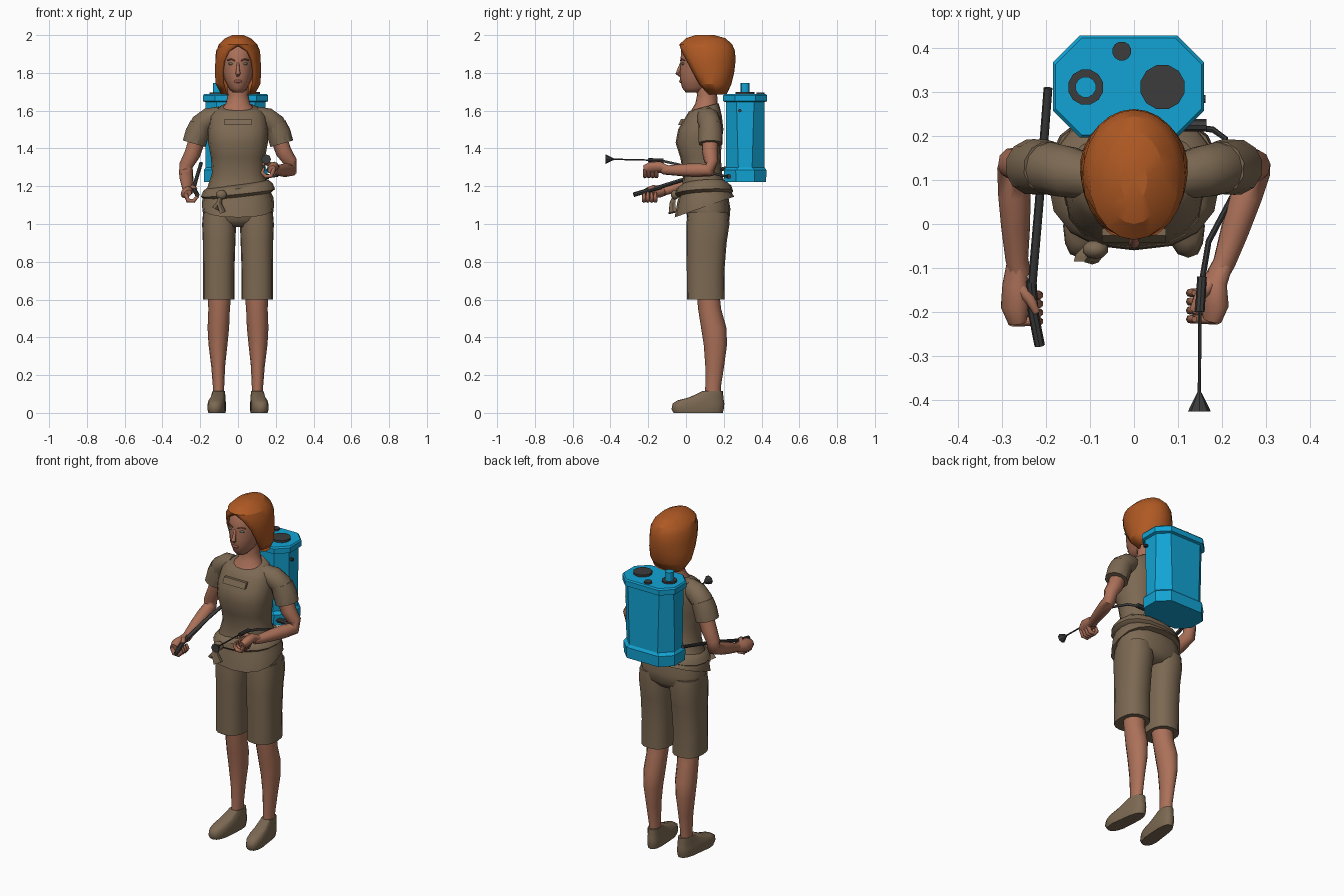
import bpy, bmesh, math
from mathutils import Vector

default_cube = bpy.data.objects.get("Cube")
if default_cube:
    bpy.data.objects.remove(default_cube, do_unlink=True)


def material(name, red, green, blue):
    mat = bpy.data.materials.new(name)
    mat.use_nodes = True
    colour = (red, green, blue, 1)
    mat.diffuse_color = colour
    mat.node_tree.nodes["Principled BSDF"].inputs["Base Color"].default_value = colour
    return mat


SKIN = material("skin", .41, .165, .1)
LIPS = material("lips", .3, .1, .07)
HAIR = material("auburn hair", .43, .1, .017)
CLOTH = material("khaki cloth", .2, .14, .085)
BLUE = material("tank blue", .006, .37, .66)
DARK = material("dark rubber", .045, .045, .045)
EYE = material("eye green", .12, .17, .11)


def finish(bm, name, mat, angle):
    """Turn a bmesh into a shaded object."""
    bmesh.ops.recalc_face_normals(bm, faces=bm.faces)
    mesh = bpy.data.meshes.new(name)
    bm.to_mesh(mesh)
    bm.free()
    mesh.materials.append(mat)
    obj = bpy.data.objects.new(name, mesh)
    bpy.context.collection.objects.link(obj)
    bpy.ops.object.select_all(action="DESELECT")
    obj.select_set(True)
    bpy.context.view_layer.objects.active = obj
    if angle:
        bpy.ops.object.shade_smooth_by_angle(angle=math.radians(angle))
    return obj


def skin(name, rings, mat, angle=45, closed=True):
    """Bridge a list of point rings into one surface."""
    bm = bmesh.new()
    loops = [[bm.verts.new(point) for point in ring] for ring in rings]
    count = len(loops[0])
    for low, high in zip(loops, loops[1:]):
        for i in range(count if closed else count - 1):
            j = (i + 1) % count
            bm.faces.new((low[i], low[j], high[j], high[i]))
    if closed:
        bm.faces.new(loops[0])
        bm.faces.new(loops[-1])
    else:
        bmesh.ops.remove_doubles(bm, verts=bm.verts, dist=.0005)
    return finish(bm, name, mat, angle)


def ring(z, front, back, half, x=0, power=2, rise=0, lean=0, gap=0, seg=16):
    """Horizontal oval; rise tilts it front to back, lean tilts it sideways."""
    mid, depth = (front + back) / 2, (back - front) / 2
    points = []
    for i in range(seg + 1 if gap is not None and gap >= 0 and seg == 20 else seg):
        t = math.radians(gap) + (math.tau - 2 * math.radians(gap)) * i / seg
        s, c = math.sin(t), -math.cos(t)
        s = math.copysign(abs(s) ** (2 / power), s)
        c = math.copysign(abs(c) ** (2 / power), c)
        points.append(Vector((x + half * s, mid + depth * c, z + rise * c + lean * s)))
    return points


def tube(name, path, radii, mat, seg=10, flat=1, angle=45):
    """Sweep a circle of changing radius along a path."""
    path = [Vector(p) for p in path]
    side, rings = None, []
    for i, p in enumerate(path):
        d = (path[min(i + 1, len(path) - 1)] - path[max(i - 1, 0)]).normalized()
        side = d.orthogonal() if side is None else side - d * side.dot(d)
        side.normalize()
        other = d.cross(side)
        r = radii[i] if isinstance(radii, (list, tuple)) else radii
        rings.append([p + side * r * math.cos(a) + other * r * flat * math.sin(a)
                      for a in (math.tau * k / seg for k in range(seg))])
    return skin(name, rings, mat, angle)


def ball(name, place, size, mat):
    bm = bmesh.new()
    bmesh.ops.create_uvsphere(bm, u_segments=10, v_segments=6, radius=1)
    for v in bm.verts:
        v.co = Vector([c * s + p for c, s, p in zip(v.co, size, place)])
    return finish(bm, name, mat, 60)


# Head, neck and face
skin("head", [ring(*r) for r in (
    (1.695, .0, .08, .028), (1.72, -.02, .13, .05), (1.76, -.031, .17, .07),
    (1.80, -.033, .2, .082), (1.86, -.03, .21, .089), (1.92, -.025, .21, .088),
    (1.965, .01, .18, .06))], SKIN, 60)
skin("neck", [ring(*r) for r in (
    (1.56, .01, .17, .11), (1.605, .03, .17, .09), (1.64, .05, .168, .063),
    (1.68, .058, .165, .056), (1.76, .05, .165, .055))], SKIN, 60)
tube("nose", [(0, -.022, 1.86), (0, -.036, 1.82), (0, -.043, 1.797), (0, -.03, 1.785)],
     (.006, .009, .013, .008), SKIN, 8)
ball("mouth", (0, -.027, 1.755), (.022, .009, .009), LIPS)
for side, label in ((-1, "right"), (1, "left")):
    ball(label + "_eye", (side * .036, -.017, 1.848), (.017, .008, .007), EYE)
    tube(label + "_brow", [(side * .016, -.028, 1.865), (side * .036, -.023, 1.873),
                           (side * .056, -.008, 1.866)], .004, LIPS, 6)

# Bobbed hair, open around the face
hair = skin("hair", [ring(z, f, b, h, gap=g, seg=20) for z, f, b, h, g in (
    (1.685, .1, .215, .088, 50), (1.74, .04, .24, .118, 45), (1.80, .0, .255, .123, 45),
    (1.86, -.03, .262, .121, 41), (1.915, -.04, .26, .117, 27), (1.95, -.036, .245, .102, 0),
    (1.983, .0, .21, .068, 0), (2, .05, .15, .03, 0), (2, .1, .1, 0, 0))], HAIR, 22, False)
shell = hair.modifiers.new("thickness", "SOLIDIFY")
shell.thickness = .014
shell.offset = -1

# Shirt with flared hem, chest flap and sash
skin("shirt", [ring(z, f, b, h, power=2.4, rise=t) for z, f, b, h, t in (
    (1.09, -.06, .255, .192, .055), (1.14, -.045, .245, .188, .02), (1.2, -.02, .21, .16, 0),
    (1.27, -.015, .19, .138, 0), (1.35, -.03, .185, .143, 0), (1.43, -.055, .188, .158, 0),
    (1.5, -.042, .198, .158, 0), (1.57, .0, .19, .15, 0), (1.605, .015, .18, .125, .01),
    (1.62, .025, .172, .092, .02))], CLOTH, 50)
bm = bmesh.new()
bmesh.ops.create_cube(bm, size=1)
for v in bm.verts:
    lift = v.co.z * .032
    v.co = Vector((v.co.x * .145, -.026 + v.co.y * .016 + lift * .5, 1.54 + lift))
finish(bm, "chest_flap", CLOTH, 0)
skin("sash", [ring(z, f, b, h, power=2.3, rise=.008, lean=.02) for z, f, b, h in (
    (1.15, -.04, .235, .18), (1.165, -.058, .25, .196), (1.195, -.05, .24, .184),
    (1.215, -.02, .215, .16))], CLOTH, 40)
ball("sash_knot", (-.088, -.058, 1.155), (.03, .022, .026), CLOTH)
for name, end in (("sash_end_outer", (-.12, -.068, 1.08)), ("sash_end_inner", (-.08, -.072, 1.06))):
    tube(name, [(-.09, -.06, 1.15), (-.1, -.072, 1.11), end], (.012, .02, .026), CLOTH, 6, .4, 20)

# Knee-length shorts
skin("shorts_hips", [ring(z, f, b, h, power=2.4) for z, f, b, h in (
    (.985, .04, .2, .13), (1.02, .008, .23, .183), (1.08, .0, .235, .188),
    (1.17, .0, .22, .17))], CLOTH, 50)
for side, label in ((-1, "right"), (1, "left")):
    skin(label + "_shorts_leg", [ring(z, f, b, h, side * x, 2.5) for z, f, b, h, x in (
        (.6, .005, .205, .083, .102), (.75, .004, .203, .083, .102),
        (.9, .002, .215, .086, .1), (1.0, .002, .23, .09, .1), (1.06, .01, .225, .085, .1))],
        CLOTH, 50)
    # Bare lower legs
    skin(label + "_leg", [ring(z, f, b, h, side * x, seg=12) for z, f, b, h, x in (
        (.08, .1, .185, .03, .103), (.14, .102, .185, .03, .103), (.25, .102, .202, .037, .105),
        (.36, .094, .217, .05, .106), (.45, .08, .214, .057, .104), (.55, .064, .186, .057, .1),
        (.64, .056, .176, .063, .098))], SKIN, 60)
    # Shoes, toes turned slightly out
    shoe = skin(label + "_shoe", [ring(z, f, b, h, side * .106, 2.6) for z, f, b, h in (
        (0, -.065, .195, .044), (.02, -.077, .2, .048), (.05, -.07, .203, .047),
        (.066, -.045, .2, .044), (.083, .02, .198, .042), (.115, .085, .195, .036))], CLOTH, 50)
    for v in shoe.data.vertices:
        v.co.x += side * (.1 - v.co.y) * .1
        v.co.x = side * .106 + (v.co.x - side * .106) * (1 if v.co.y < .06 else .9)
    # Short sleeves with turned-up cuffs
    tube(label + "_sleeve", [(side * x, y, z) for x, y, z in (
        (.09, .105, 1.575), (.15, .118, 1.558), (.19, .126, 1.53), (.225, .13, 1.45))],
        (.05, .06, .061, .056), CLOTH, 12)
    tube(label + "_cuff", [(side * .196, .128, 1.525), (side * .216, .13, 1.48),
                           (side * .232, .13, 1.425)], (.061, .065, .064), CLOTH, 12, 1, 30)


def arm(label, side, elbow, wrist, fist):
    """Bent arm ending in a closed hand."""
    elbow, wrist, fist = Vector(elbow), Vector(wrist), Vector(fist)
    start = Vector((side * .2, .13, 1.5))
    tube(label + "_arm", [start, start.lerp(elbow, .55), elbow + Vector((0, .008, .045)),
                          elbow, elbow.lerp(wrist, .3), elbow.lerp(wrist, .65), wrist,
                          wrist.lerp(fist, .4)],
         (.044, .043, .037, .037, .037, .033, .026, .025), SKIN, 10, 1, 60)

    def near(out, along, up):
        return fist + Vector((side * out, along, up))

    tube(label + "_palm", [wrist, near(.02, .03, .01), near(.022, -.02, .008), near(.016, -.055, 0)],
         (.024, .034, .036, .024), SKIN, 10, .75, 60)
    for i, finger in enumerate(("index", "middle", "ring", "little")):
        y = -.052 + i * .02
        tube(label + "_" + finger + "_finger",
             [near(.028, y, 0), near(.014, y, -.036), near(-.016, y, -.038),
              near(-.034, y, -.016), near(-.024, y, .008)],
             (.012, .012, .011, .01, .007), SKIN, 7, 1, 60)
    tube(label + "_thumb", [near(.014, .03, .02), near(-.012, .0, .035), near(-.028, -.032, .026)],
         (.016, .013, .008), SKIN, 7, 1, 60)


arm("right", -1, (-.275, .13, 1.265), (-.267, -.08, 1.185), (-.25, -.17, 1.16))
arm("left", 1, (.276, .125, 1.285), (.205, -.09, 1.285), (.162, -.165, 1.29))


# Backpack tank: chamfered body between a rim and a wider foot
def chamfered(z, grow, cut):
    left, right, front, back = -.185 - grow, .16 + grow, .197 - grow, .43 + grow
    return [Vector((x, y, z)) for x, y in (
        (left + cut, front), (right - cut, front), (right, front + cut), (right, back - cut),
        (right - cut, back), (left + cut, back), (left, back - cut), (left, front + cut))]


skin("tank", [chamfered(*level) for level in (
    (1.222, -.006, .062), (1.285, -.004, .062), (1.3, -.014, .066), (1.645, -.014, .056),
    (1.65, 0, .062), (1.68, 0, .062), (1.688, -.006, .06))], BLUE, 0)


def post(name, x, y, bottom, top, radius, mat, seg=12):
    return tube(name, [(x, y, bottom), (x, y, top)], radius, mat, seg, 1, 30)


post("filler_cap", .065, .312, 1.68, 1.7, .052, DARK)
post("small_cap", -.028, .394, 1.68, 1.697, .022, DARK)
post("pump_collar", -.11, .312, 1.68, 1.697, .041, DARK)
post("pump_post", -.11, .312, 1.68, 1.747, .024, BLUE)
tube("side_button", [(.14, .285, 1.6), (.163, .285, 1.6)], .009, DARK, 8, 1, 30)
tube("hose_fitting", [(.1, .225, 1.252), (.165, .225, 1.252)], .014, DARK, 8, 1, 30)

# Hose, spray wand with nozzle, and pump lever
tube("hose", [(.13, .222, 1.25), (.18, .215, 1.252), (.208, .195, 1.256), (.228, .07, 1.285),
              (.17, -.04, 1.315), (.155, -.13, 1.335)], .007, DARK, 8)
tube("wand_grip", [(.155, -.12, 1.335), (.15, -.2, 1.338)], .011, DARK, 8, 1, 30)
tube("wand", [(.15, -.18, 1.338), (.149, -.395, 1.343)], .004, DARK, 6)
tube("nozzle", [(.149, -.384, 1.343), (.149, -.427, 1.343)], (.005, .026), DARK, 8, 1, 20)
tube("pump_lever", [(-.196, .31, 1.32), (-.216, .05, 1.255), (-.234, -.16, 1.19)],
     .01, DARK, 8)
tube("lever_grip", [(-.234, -.13, 1.197), (-.23, -.2, 1.178), (-.215, -.277, 1.155)],
     .012, DARK, 8, 1, 30)
